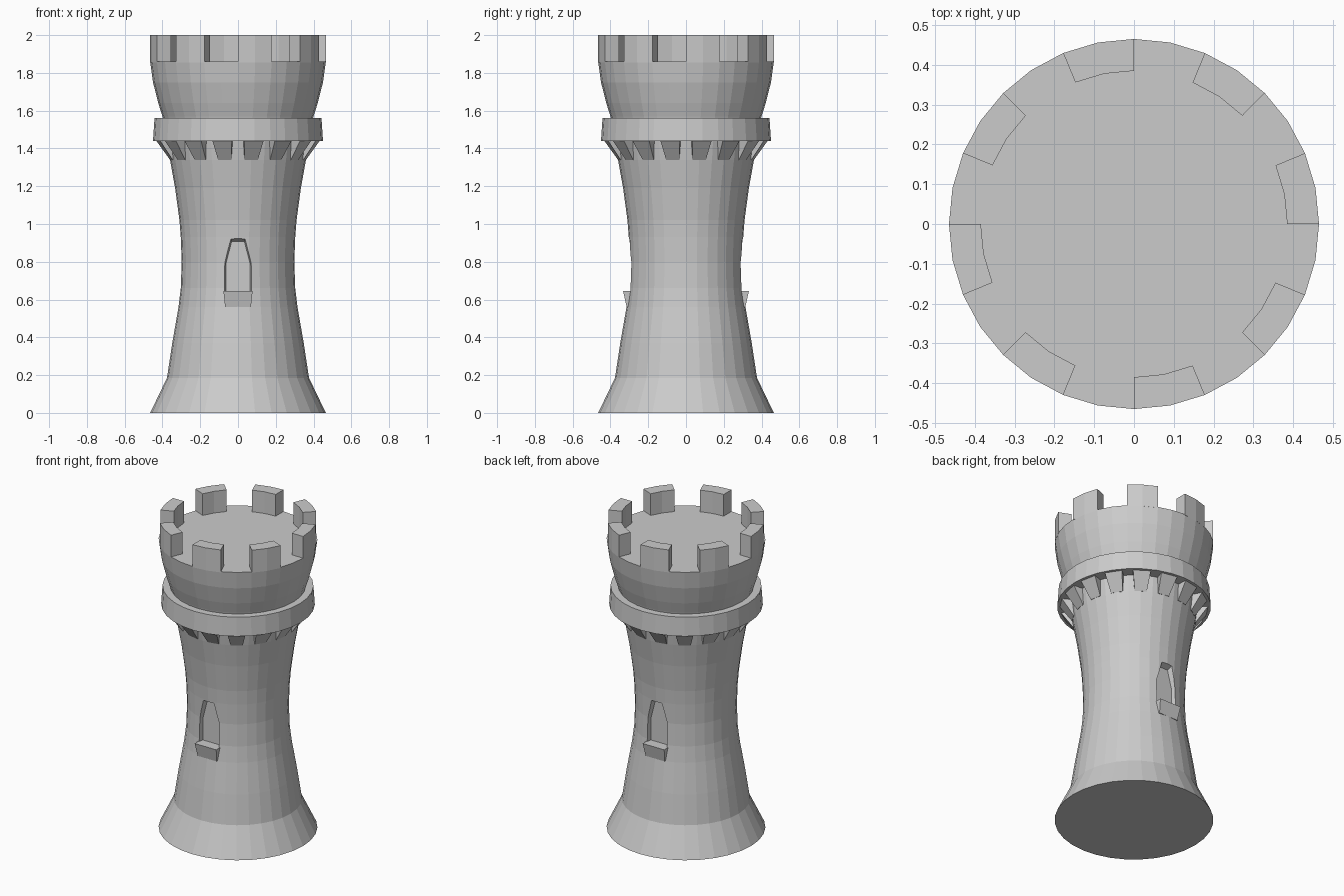
import bpy, bmesh
from math import sin, cos, pi, radians

cube = bpy.data.objects.get("Cube")
if cube:
    bpy.data.objects.remove(cube, do_unlink=True)

SIDES = 32
STEP = 2 * pi / SIDES

stone = bpy.data.materials.new("grey_stone")
stone.use_nodes = True
stone.diffuse_color = (0.6, 0.6, 0.6, 1)
stone.node_tree.nodes["Principled BSDF"].inputs["Base Color"].default_value = (0.6, 0.6, 0.6, 1)


def finish(name, bm):
    bmesh.ops.recalc_face_normals(bm, faces=bm.faces)
    mesh = bpy.data.meshes.new(name)
    bm.to_mesh(mesh)
    bm.free()
    mesh.materials.append(stone)
    obj = bpy.data.objects.new(name, mesh)
    bpy.context.collection.objects.link(obj)
    return obj


def loft(bm, loops):
    """Join matching closed loops of points and cap both ends."""
    rings = [[bm.verts.new(p) for p in loop] for loop in loops]
    n = len(rings[0])
    for a, b in zip(rings, rings[1:]):
        for i in range(n):
            j = (i + 1) % n
            bm.faces.new((a[i], a[j], b[j], b[i]))
    bm.faces.new(rings[0][::-1])
    bm.faces.new(rings[-1])


def polar(r, a, z):
    return (r * cos(a), r * sin(a), z)


def turned(name, profile):
    bm = bmesh.new()
    loft(bm, [[polar(r, i * STEP, z) for i in range(SIDES)] for r, z in profile])
    return finish(name, bm)


# Turned masses: shaft, collar and crown
shaft = turned("tower_shaft", [
    (0.465, 0), (0.376, 0.185), (0.348, 0.37), (0.315, 0.56), (0.303, 0.66),
    (0.298, 0.8), (0.303, 0.93), (0.31, 1.02), (0.333, 1.19), (0.36, 1.34), (0.375, 1.45)])
turned("collar_ring", [(0.45, 1.44), (0.442, 1.56)])
turned("crown", [(0.395, 1.55), (0.4, 1.57), (0.422, 1.64), (0.45, 1.75), (0.465, 1.86)])

# Merlons, each two facets wide
bm = bmesh.new()
for k in range(8):
    a = k * pi / 4
    plan = [(0.465, a), (0.465, a + STEP), (0.465, a + 2 * STEP),
            (0.385, a + 2 * STEP), (0.385, a + STEP), (0.385, a)]
    loft(bm, [[polar(r, t, z) for r, t in plan] for z in (1.855, 2.0)])
finish("merlons", bm)

# Wedge corbels under the collar, flaring outward
bm = bmesh.new()
for k in range(16):
    a = (2 * k + 1) * STEP
    low, high = 0.5 * STEP, 0.62 * STEP
    bottom = [polar(r, a + s * low, 1.34) for r, s in ((0.34, -1), (0.362, -1), (0.362, 1), (0.34, 1))]
    top = [polar(r, a + s * high, 1.445) for r, s in ((0.34, -1), (0.437, -1), (0.437, 1), (0.34, 1))]
    loft(bm, [bottom, top])
finish("corbels", bm)

# Arched windows: tapered recesses on the front and back
half = [(0.077, 0.645), (0.077, 0.8), (0.04, 0.93)]
arch = half + [(-x, z) for x, z in reversed(half)]
bm = bmesh.new()
for side in (-1, 1):
    loops = []
    for y, scale in ((0.265, 0.84), (0.32, 1.0)):
        loops.append([(x * scale, side * y, 0.645 + (z - 0.645) * (1 + scale) / 2) for x, z in arch])
    loft(bm, loops)
cutter = finish("window_cutter", bm)
cutter.hide_render = True
cutter.hide_viewport = True
cut = shaft.modifiers.new("window_recess", "BOOLEAN")
cut.object = cutter
cut.operation = "DIFFERENCE"
cut.solver = "EXACT"

# Sloped window sills
bm = bmesh.new()
for side in (-1, 1):
    loft(bm, [[(x, side * y, z) for x, y, z in
               ((-w, 0.26, 0.56), (-w, d, 0.56), (w, d, 0.56), (w, 0.26, 0.56))]
              if not top else
              [(x, side * y, 0.645) for x, y in ((-w, 0.26), (-w, d), (w, d), (w, 0.26))]
              for w, d, top in ((0.068, 0.314, False), (0.077, 0.333, True))])
finish("window_sills", bm)
